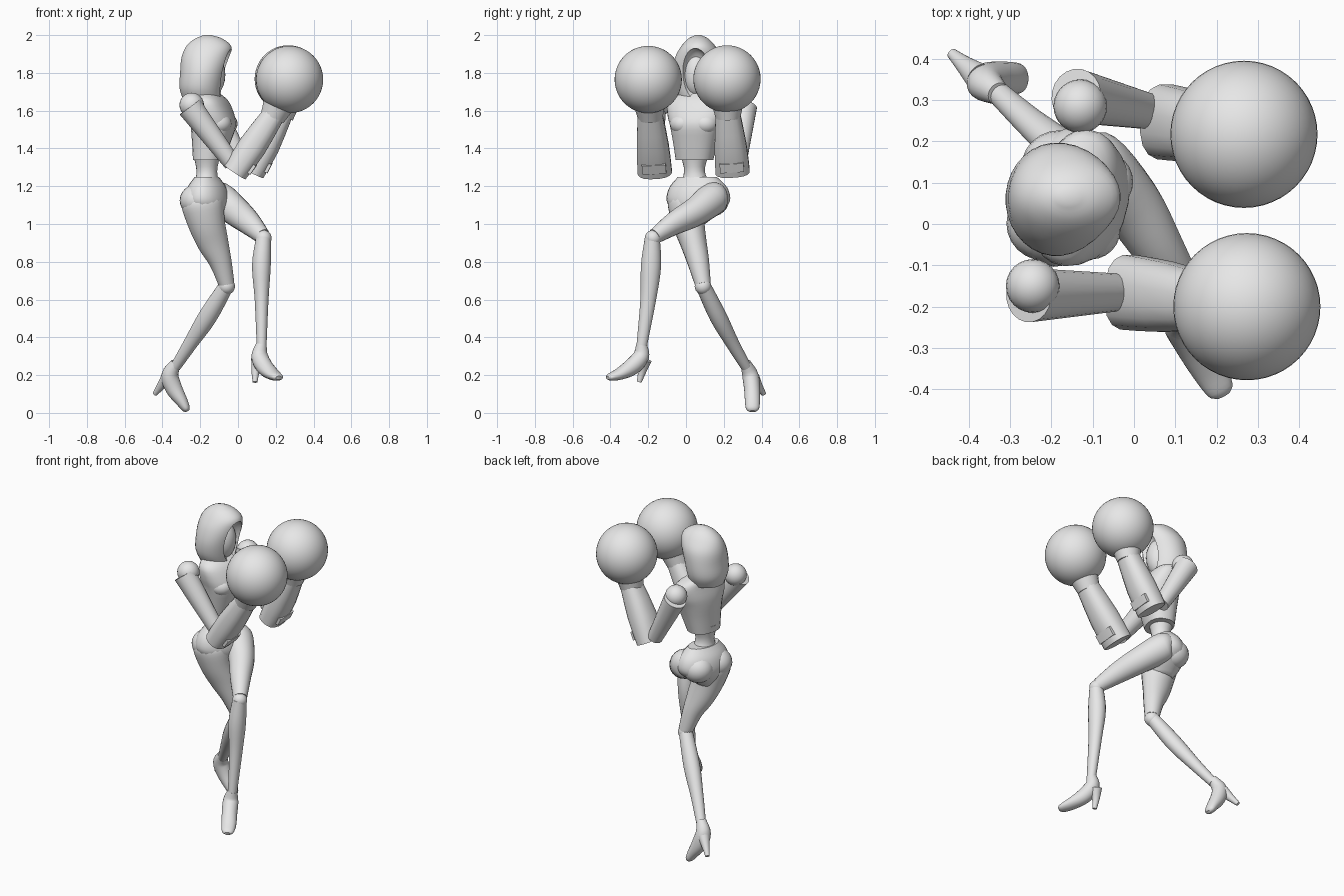
import bpy, bmesh, math
from mathutils import Vector, Matrix

cube = bpy.data.objects.get("Cube")
if cube:
    bpy.data.objects.remove(cube, do_unlink=True)

grey = bpy.data.materials.new("plain_grey")
grey.use_nodes = True
colour = (0.8, 0.8, 0.8, 1)
grey.diffuse_color = colour
grey.node_tree.nodes["Principled BSDF"].inputs["Base Color"].default_value = colour

UP = Vector((0, 0, 1))
FORWARD = Vector((0.967, -0.255, 0))   # direction the chest faces
SIDE = Vector((0.255, 0.967, 0))       # towards its left shoulder
parts = []


def finish(name, bm):
    bmesh.ops.recalc_face_normals(bm, faces=bm.faces)
    mesh = bpy.data.meshes.new(name)
    bm.to_mesh(mesh)
    bm.free()
    mesh.materials.append(grey)
    obj = bpy.data.objects.new(name, mesh)
    bpy.context.collection.objects.link(obj)
    parts.append(obj)
    return obj


def ball(name, centre, size, segments=24):
    """Sphere, or ellipsoid when size is a triple."""
    size = Vector(size) if isinstance(size, (tuple, list)) else Vector((size, size, size))
    bm = bmesh.new()
    bmesh.ops.create_uvsphere(bm, u_segments=segments, v_segments=segments // 2, radius=1,
                              matrix=Matrix.Translation(centre) @ Matrix.Diagonal(size.to_4d()))
    return finish(name, bm)


def refine(stations, steps):
    """Smooth curve through the stations, radii included."""
    rows = [Vector(s) for s in stations]
    out = []
    last = len(rows) - 1
    for i in range(last):
        p, q = rows[i], rows[i + 1]
        before = rows[i - 1] if i else p * 2 - q
        after = rows[i + 2] if i + 2 <= last else q * 2 - p
        for k in range(steps):
            t = k / steps
            out.append((p * 2 + (q - before) * t
                        + (before * 2 - p * 5 + q * 4 - after) * t ** 2
                        + (p * 3 - before - q * 3 + after) * t ** 3) / 2)
    return out + [rows[last]]


def tube(name, stations, ref=(0, 1, 0), sides=20, axis=None, steps=4, power=1.0):
    """Loft of rounded sections; each station is x, y, z, half width along ref, half depth."""
    rows = refine(stations, steps)
    ref = Vector(ref)
    bm = bmesh.new()
    rings = []
    for i, row in enumerate(rows):
        centre = Vector(row[:3])
        ahead, behind = rows[min(i + 1, len(rows) - 1)], rows[max(i - 1, 0)]
        along = axis or (Vector(ahead[:3]) - Vector(behind[:3])).normalized()
        u = (ref - along * ref.dot(along)).normalized()
        v = along.cross(u)
        ring = []
        for k in range(sides):
            angle = math.tau * (k + 0.5) / sides
            c, s = math.cos(angle), math.sin(angle)
            c = math.copysign(abs(c) ** power, c)
            s = math.copysign(abs(s) ** power, s)
            ring.append(bm.verts.new(centre + u * c * row[3] + v * s * row[4]))
        rings.append(ring)
    for low, high in zip(rings, rings[1:]):
        for k in range(sides):
            j = (k + 1) % sides
            bm.faces.new((low[k], low[j], high[j], high[k]))
    bm.faces.new(rings[0])
    bm.faces.new(rings[-1])
    return finish(name, bm)


# Hood with a carved face opening
hood = tube("hood", [(-.19, .06, 1.655, .1, .1), (-.195, .06, 1.72, .13, .115),
                     (-.185, .06, 1.8, .137, .122), (-.17, .065, 1.88, .124, .13),
                     (-.155, .065, 1.94, .092, .12), (-.155, .065, 1.98, .055, .075),
                     (-.16, .065, 2, .015, .02)], sides=32, axis=UP)
cutter = ball("face_cutter", (-.04, .05, 1.78), (.085, .08, .15), 32)
cutter.hide_render = True
carve = hood.modifiers.new("opening", "BOOLEAN")
carve.operation = "DIFFERENCE"
carve.object = cutter
bpy.context.view_layer.objects.active = hood
bpy.ops.object.modifier_apply(modifier="opening")
parts.remove(cutter)
bpy.data.objects.remove(cutter, do_unlink=True)
ball("face", (-.147, .055, 1.79), (.08, .075, .12))
tube("neck", [(-.17, .06, 1.64, .055, .055), (-.17, .06, 1.74, .045, .045)], steps=1)

# Torso
tube("chest", [(-.155, .045, 1.34, .1, .08), (-.14, .05, 1.44, .12, .1),
               (-.13, .055, 1.52, .14, .115), (-.135, .06, 1.58, .16, .108),
               (-.145, .065, 1.65, .165, .085), (-.165, .065, 1.69, .11, .065),
               (-.17, .065, 1.71, .05, .05)], SIDE, 24, UP, 3, .85)
tube("waist", [(-.165, .045, 1.38, .08, .075), (-.165, .045, 1.28, .055, .055),
               (-.165, .05, 1.2, .09, .07)], SIDE, axis=UP)
tube("pelvis", [(-.165, .06, 1.25, .105, .06), (-.165, .065, 1.19, .158, .1),
                (-.165, .065, 1.12, .17, .115), (-.165, .06, 1.06, .12, .1),
                (-.165, .06, 1, .04, .06)], SIDE, 24, UP)
for label, sign in (("left", 1), ("right", -1)):
    ball(label + "_bust", Vector((-.13, .055, 1.53)) + FORWARD * .042 + SIDE * .06 * sign,
         (.072, .072, .06))
    ball(label + "_buttock", Vector((-.165, .06, 1.125)) - FORWARD * .035 + SIDE * .07 * sign,
         (.092, .09, .085))


# Arms with oversized round gloves
def arm(label, shoulder, top, inner, elbow, wrist, glove):
    elbow, wrist, glove = Vector(elbow), Vector(wrist), Vector(glove)
    ball(label + "_shoulder", shoulder, .065)
    tube(label + "_upper_arm", [(*top, .066, .068), (*inner, .045, .045)], steps=1)
    middle = elbow.lerp(wrist, .45)
    tube(label + "_forearm", [(*elbow, .092, .068), (*middle, .086, .076), (*wrist, .066, .06)],
         sides=16, steps=2, power=.8)
    along = (wrist - elbow).normalized()
    outward = Vector((along.z, 0, -along.x)) * .064
    tube(label + "_elbow_plate", [(*(elbow.lerp(wrist, t) + outward), .065, .012) for t in (.1, .25)],
         sides=8, steps=1, power=.3)
    tube(label + "_cuff", [(*wrist.lerp(glove, t), r, r) for t, r in
                           ((-.1, .066), (.1, .075), (.3, .085), (.5, .1))])
    ball(label + "_glove", glove, .178, 48)


arm("right", (-.245, -.15, 1.63), (-.255, -.172, 1.62), (-.03, -.165, 1.32),
    (-.015, -.165, 1.275), (.19, -.19, 1.58), (.273, -.2, 1.765))
arm("left", (-.13, .285, 1.63), (-.14, .31, 1.62), (.025, .275, 1.32),
    (.075, .247, 1.275), (.23, .222, 1.58), (.266, .217, 1.768))

# Left leg, raised and crossing in front
tube("left_thigh", [(-.145, .19, 1.155, .04, .04), (-.105, .15, 1.14, .085, .086),
                    (-.01, .05, 1.065, .075, .078), (.06, -.06, 1.005, .06, .064),
                    (.13, -.165, .935, .04, .042)])
ball("left_knee", (.135, -.175, .925), .043)
tube("left_shin", [(.135, -.178, .93, .04, .04), (.124, -.185, .78, .054, .05),
                   (.125, -.2, .6, .042, .037), (.125, -.235, .35, .028, .026)])
tube("left_shoe", [(.124, -.235, .365, .028, .028), (.115, -.238, .3, .045, .043),
                   (.14, -.285, .245, .045, .045), (.18, -.35, .207, .043, .032),
                   (.208, -.4, .19, .034, .02), (.216, -.415, .185, .018, .01)], (.8, .57, 0))
tube("left_heel", [(.105, -.218, .28, .036, .036), (.093, -.232, .22, .022, .022),
                   (.09, -.248, .163, .013, .013)])

# Right leg, trailing behind
tube("right_thigh", [(-.195, 0, 1.14, .09, .1), (-.187, .002, 1.1, .098, .112),
                     (-.165, .015, 1, .085, .098), (-.132, .04, .9, .07, .083),
                     (-.093, .065, .8, .058, .06), (-.06, .09, .68, .042, .042)])
ball("right_knee", (-.06, .09, .67), .044)
tube("right_shin", [(-.06, .09, .675, .04, .04), (-.16, .17, .51, .046, .05),
                    (-.25, .245, .37, .036, .038), (-.33, .318, .245, .028, .028)])
tube("right_shoe", [(-.328, .315, .265, .028, .028), (-.36, .34, .2, .043, .045),
                    (-.34, .35, .13, .043, .045), (-.297, .352, .06, .04, .032),
                    (-.275, .352, .022, .034, .022), (-.268, .352, .008, .018, .01)])
tube("right_heel", [(-.375, .355, .185, .036, .034), (-.41, .385, .14, .022, .022),
                    (-.44, .412, .1, .013, .013)])

# Smooth shading with crisp edges
bpy.ops.object.select_all(action="DESELECT")
for obj in parts:
    obj.select_set(True)
bpy.context.view_layer.objects.active = parts[0]
bpy.ops.object.shade_smooth_by_angle(angle=math.radians(40))
